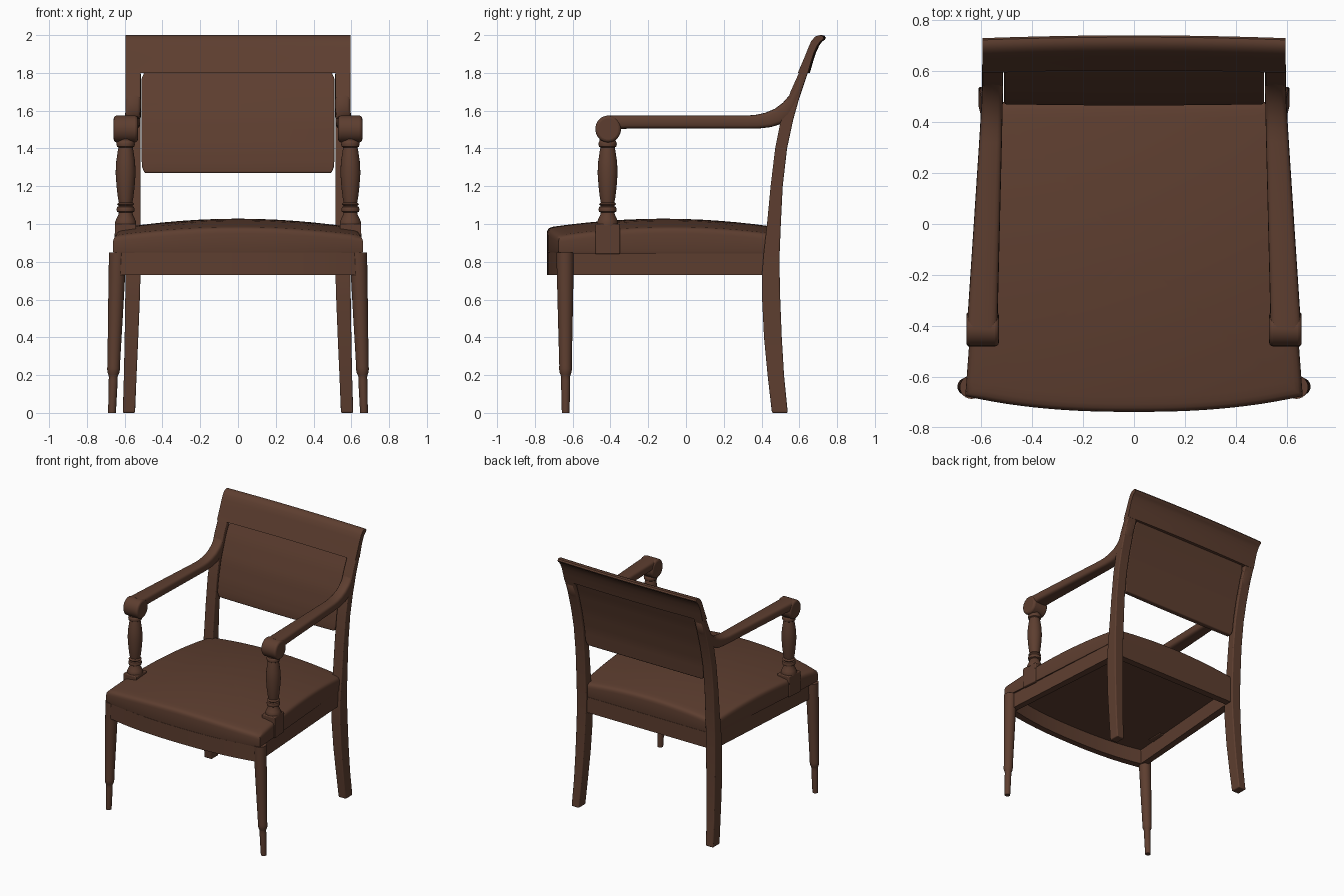
import bpy, bmesh, math
from mathutils import Vector

if "Cube" in bpy.data.objects:
    bpy.data.objects.remove(bpy.data.objects["Cube"])

wood = bpy.data.materials.new("dark brown wood")
wood.diffuse_color = (0.11, 0.048, 0.029, 1)
wood.use_nodes = True
wood.node_tree.nodes["Principled BSDF"].inputs["Base Color"].default_value = wood.diffuse_color


def loft(name, rings, mirror=False, bevel=0, closed=False, angle=35):
    """Skin a list of equal-length point rings, cap the ends (or close the loop)."""
    bm = bmesh.new()
    vs = [[bm.verts.new(p) for p in r] for r in rings]
    n, m = len(rings[0]), len(rings)
    for i in range(m if closed else m - 1):
        a, b = vs[i], vs[(i + 1) % m]
        for j in range(n):
            k = (j + 1) % n
            bm.faces.new((a[j], a[k], b[k], b[j]))
    if not closed:
        bm.faces.new(vs[0])
        bm.faces.new(vs[-1])
    bmesh.ops.recalc_face_normals(bm, faces=bm.faces)
    me = bpy.data.meshes.new(name)
    bm.to_mesh(me)
    bm.free()
    ob = bpy.data.objects.new(name, me)
    bpy.context.collection.objects.link(ob)
    me.materials.append(wood)
    bpy.ops.object.select_all(action='DESELECT')
    ob.select_set(True)
    bpy.context.view_layer.objects.active = ob
    bpy.ops.object.shade_smooth_by_angle(angle=math.radians(angle))
    if bevel:
        b = ob.modifiers.new("bevel", 'BEVEL')
        b.width, b.segments, b.limit_method = bevel, 3, 'ANGLE'
        b.angle_limit = math.radians(40)
    if mirror:
        ob.modifiers.new("mirror", 'MIRROR')
    return ob


def lathe(name, profile, base, top, n=24):
    """Turned part: (z, radius) profile around an axis leaning from base to top."""
    z0, z1 = profile[0][0], profile[-1][0]
    rings = []
    for z, r in profile:
        c = Vector(base).lerp(Vector(top), (z - z0) / (z1 - z0))
        rings.append([(c.x + r * math.cos(2 * math.pi * i / n),
                       c.y + r * math.sin(2 * math.pi * i / n), z) for i in range(n)])
    return loft(name, rings, mirror=True)


def interp(table, t):
    for a, b in zip(table, table[1:]):
        if t <= b[0]:
            f = (t - a[0]) / (b[0] - a[0])
            return [p + (q - p) * f for p, q in zip(a, b)]
    return list(table[-1])


def outline(wf, yf, bow, wb, yb, n=24):
    """Seat plan: bowed front, straight tapering sides, straight back."""
    pts = []
    for i in range(n + 1):
        u = -1 + 2 * i / n
        pts.append((wf * u, yf - bow * (1 - abs(u) ** 2.4)))
    for i in range(1, n):
        f = i / n
        pts.append((wf + (wb - wf) * f, yf + (yb - yf) * f))
    pts += [(wb * (1 - 2 * i / n), yb) for i in range(n + 1)]
    return pts + [(-x, y) for x, y in reversed(pts[n + 1:2 * n])]


def scaled(pts, s, z=0, cy=-0.12):
    return [(x * s, cy + (y - cy) * s, z) for x, y in pts]


# front legs
lathe("front_leg", [(0, .02), (.02, .021), (.17, .024), (.19, .023), (.2, .026), (.215, .032),
                    (.235, .034), (.25, .033), (.5, .039), (.73, .044), (.85, .046)],
      (.667, -.637, 0), (.637, -.64, .85))

# seat frame, open underneath
plan = outline(.645, -.675, .062, .57, .478)
inner = outline(.595, -.63, .06, .515, .425)
loft("seat_frame", [scaled(plan, 1, .73), scaled(plan, 1, .85),
                    scaled(inner, 1, .85), scaled(inner, 1, .73)], closed=True)

# seat cushion: domed both ways, with low corners and a rounded rim
cush = outline(.662, -.675, .062, .575, .478)
rings = [scaled(cush, .995, .845), scaled(cush, 1, .858)]
for s, drop in [(1, .03), (.996, .017), (.988, .008), (.975, .003), (.95, 0), (.9, 0), (.8, 0),
                (.65, 0), (.5, 0), (.35, 0), (.2, 0), (.05, 0)]:
    rings.append([(x, y, 1.028 - .125 * x * x - .125 * (y + .12) ** 2 - drop)
                  for x, y, _ in scaled(cush, s)])
loft("seat", rings, angle=50)

# back posts, running down into the back legs: z, front y, back y, inner x, outer x
post = [(0, .455, .539, .545, .61), (.2, .432, .519, .537, .604), (.4, .413, .507, .528, .6),
        (.6, .403, .499, .52, .597), (.73, .402, .496, .516, .595), (.85, .412, .496, .515, .595),
        (1, .429, .502, .515, .595), (1.2, .448, .512, .515, .595), (1.4, .472, .535, .515, .595),
        (1.55, .502, .567, .515, .595), (1.7, .553, .609, .515, .595),
        (1.8, .598, .645, .515, .595), (1.88, .632, .667, .515, .595)]
loft("back_post", [[(x0, y0, z), (x1, y0, z), (x1, y1, z), (x0, y1, z)]
                   for z, y0, y1, x0, x1 in post], mirror=True, bevel=.007)

# crest rail with rolled top edge, slightly bowed
prof = [(.592, 1.80), (.626, 1.88), (.648, 1.935), (.664, 1.97), (.685, 1.993), (.708, 2.0),
        (.722, 1.997), (.729, 1.986), (.724, 1.975), (.71, 1.966), (.695, 1.945), (.678, 1.91),
        (.662, 1.86), (.645, 1.80)]
xs = [-.595 + 1.19 * i / 16 for i in range(17)]
loft("crest_rail", [[(x, y + .011 * (1 - (x / .595) ** 2), z) for y, z in prof] for x in xs])

# padded back panel with rounded corners
rings = []
for i in range(17):
    z = 1.27 + .533 * i / 16
    _, y0, y1, _, _ = interp(post, z)
    e = max(0, 1 - i / 1.5) ** 2
    w = .51 - .015 * e - (.014 if i == 16 else 0)
    front = [(w * u / 6, y0 + .008 + .012 * i / 16 + .006 * e
              - .005 * (1 - (u / 6) ** 2) * (1 - i / 16), z) for u in range(-6, 7)]
    back = [(w * u / 6, y1 - .012, z) for u in range(6, -7, -1)]
    rings.append(front + back)
loft("back_panel", rings, bevel=.012)

# arm post blocks beside the cushion
loft("arm_block", [[(x0, -.48, z), (x1, -.48, z), (x1 - .01, -.35, z), (x0, -.35, z)]
                   for z, x0, x1 in ((.84, .54, .655), (1.0, .54, .652))], mirror=True, bevel=.006)

# turned arm posts
lathe("arm_post", [(.99, .056), (1.01, .056), (1.025, .05), (1.045, .04), (1.06, .036), (1.065, .046),
                   (1.08, .048), (1.09, .044), (1.095, .036), (1.105, .046), (1.115, .036),
                   (1.14, .041), (1.2, .048), (1.27, .053), (1.33, .05), (1.39, .041), (1.405, .038),
                   (1.41, .046), (1.425, .049), (1.435, .046), (1.44, .042), (1.47, .042)],
      (.595, -.415, .99), (.595, -.415, 1.47))

# arms sweeping up into the back posts: top y, top z, bottom y, bottom z
arm = [(-.41, 1.575, -.41, 1.5), (-.3, 1.575, -.3, 1.505), (0, 1.575, 0, 1.505),
       (.32, 1.574, .33, 1.505), (.37, 1.578, .39, 1.506), (.42, 1.589, .45, 1.513),
       (.47, 1.61, .505, 1.53), (.513, 1.642, .545, 1.56), (.55, 1.685, .575, 1.61),
       (.58, 1.74, .605, 1.68), (.604, 1.805, .635, 1.77)]
rings = []
for ty, tz, by, bz in arm:
    f = min(1, (ty + .41) / .9)
    cx, hw = .596 - .041 * f, .06 - .019 * f
    ring = []
    for i in range(20):
        a = 2 * math.pi * i / 20
        c, s = math.cos(a), math.sin(a)
        u = math.copysign(abs(c) ** .5, c)
        v = .5 + .5 * math.copysign(abs(s) ** .55, s)
        ring.append((cx + hw * u, by + (ty - by) * v, bz + (tz - bz) * v))
    rings.append(ring)
loft("arm", rings, mirror=True, angle=60)

# round scroll at the front end of each arm
loft("arm_scroll", [[(x, -.412 + .068 * math.cos(2 * math.pi * i / 32),
                      1.503 + .071 * math.sin(2 * math.pi * i / 32)) for i in range(32)]
                    for x in (.53, .658)], mirror=True, bevel=.015)
